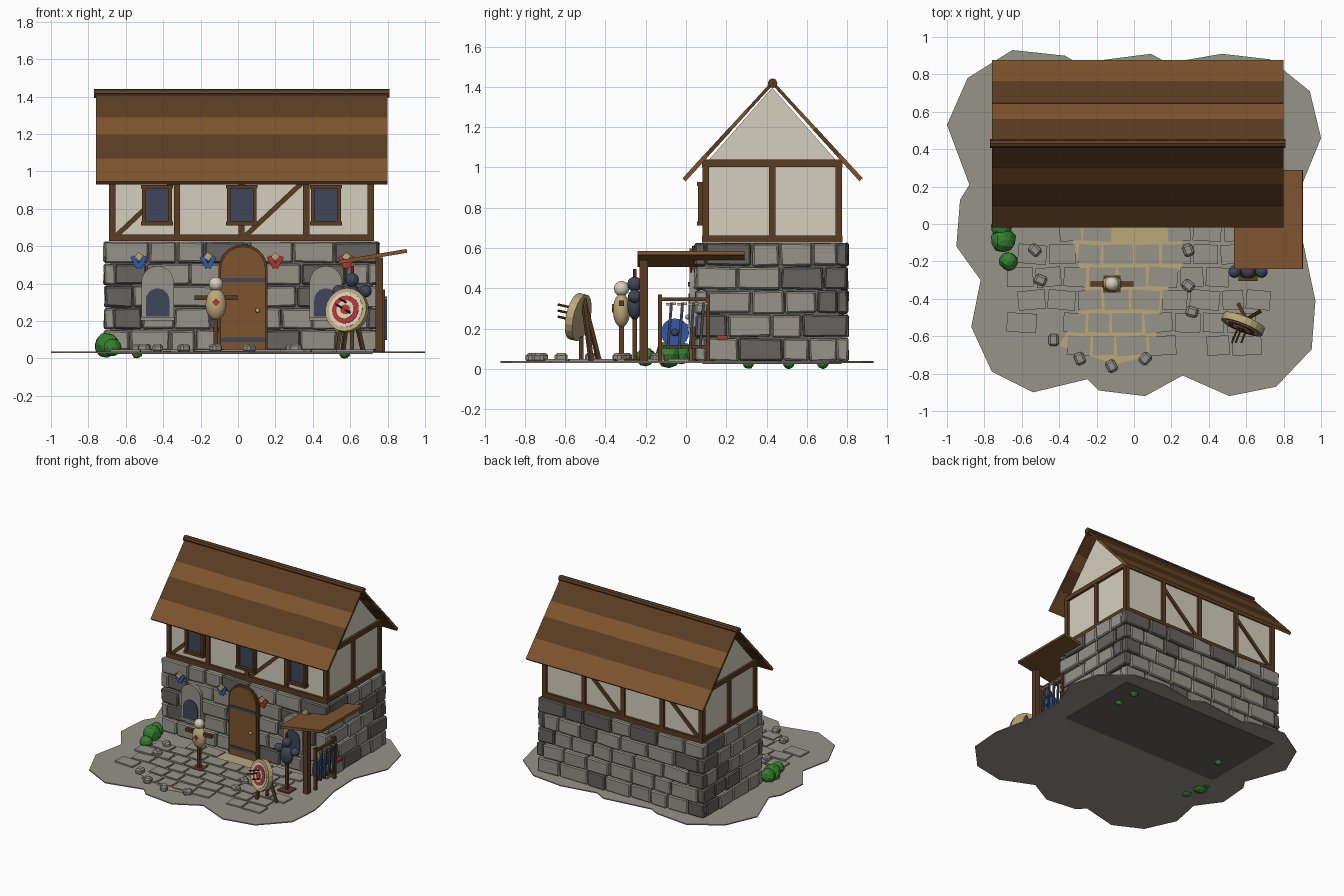
import bpy, bmesh, math, random
from mathutils import Vector, Matrix, Euler

random.seed(4)
cube = bpy.data.objects.get("Cube")
if cube:
    bpy.data.objects.remove(cube, do_unlink=True)


def material(name, code):
    rgb = [int(code[i:i + 2], 16) / 255 for i in (0, 2, 4)]
    col = [c / 12.92 if c < .04 else ((c + .055) / 1.055) ** 2.4 for c in rgb] + [1]
    m = bpy.data.materials.new(name)
    m.use_nodes = True
    m.diffuse_color = col
    m.node_tree.nodes["Principled BSDF"].inputs["Base Color"].default_value = col
    return m


STONE = material("light stone", "97938a")
DARK = material("dark stone", "66635f")
WOOD = material("light wood", "7d532e")
BEAM = material("dark wood", "5b3c22")
PLASTER = material("plaster", "d6cfbe")
NAVY = material("dark blue metal", "3f4658")
GREEN = material("leaf green", "35802f")
TAN = material("straw", "bba97a")
RED = material("red paint", "b8322f")
BLUE = material("blue paint", "3059ab")


def finish(name, bm, *mats, smooth=False):
    bmesh.ops.recalc_face_normals(bm, faces=bm.faces)
    for f in bm.faces:
        f.smooth = smooth
    mesh = bpy.data.meshes.new(name)
    bm.to_mesh(mesh)
    bm.free()
    for m in mats:
        mesh.materials.append(m)
    ob = bpy.data.objects.new(name, mesh)
    bpy.context.collection.objects.link(ob)
    return ob


def box(name, loc, size, mat, rot=(0, 0, 0)):
    bm = bmesh.new()
    bmesh.ops.create_cube(bm, size=1, matrix=Matrix.LocRotScale(Vector(loc), Euler(rot), Vector(size)))
    return finish(name, bm, mat)


def between(a, b):
    a, b = Vector(a), Vector(b)
    return (a + b) / 2, (b - a).to_track_quat('Z', 'Y'), (b - a).length


def bar(name, a, b, w, mat):
    mid, q, length = between(a, b)
    bm = bmesh.new()
    bmesh.ops.create_cube(bm, size=1, matrix=Matrix.LocRotScale(mid, q, Vector((w, w, length))))
    return finish(name, bm, mat)


def rod(name, a, b, r, mat, sides=8):
    mid, q, length = between(a, b)
    bm = bmesh.new()
    bmesh.ops.create_cone(bm, cap_ends=True, segments=sides, radius1=r, radius2=r, depth=length,
                          matrix=Matrix.LocRotScale(mid, q, None))
    return finish(name, bm, mat)


def ball(name, loc, size, mat, detail=3, jitter=0):
    bm = bmesh.new()
    bmesh.ops.create_icosphere(bm, subdivisions=detail, radius=1)
    for v in bm.verts:
        v.co *= 1 + random.uniform(-jitter, jitter)
    bm.transform(Matrix.LocRotScale(Vector(loc), None, Vector(size)))
    return finish(name, bm, mat, smooth=detail > 2)


def prism(name, points, offset, mat):
    bm = bmesh.new()
    face = bm.faces.new([bm.verts.new(p) for p in points])
    new = bmesh.ops.extrude_face_region(bm, geom=[face])["geom"]
    bmesh.ops.translate(bm, vec=offset, verts=[v for v in new if isinstance(v, bmesh.types.BMVert)])
    return finish(name, bm, mat)


def arch(name, x, half, base, top, y, depth, mat):
    pts = [(x + half, y, base)]
    pts += [(x + half * math.cos(a), y, top - half + half * math.sin(a))
            for a in (math.pi * i / 10 for i in range(11))]
    return prism(name, pts + [(x - half, y, base)], (0, depth, 0), mat)


# Ground slab and sandy patch
outline = [(-.65, .93), (-.37, .9), (-.3, .86), (.09, .91), (.18, .86), (.47, .91), (.73, .88),
           (.94, .71), (1, .46), (.89, .19), (.9, -.08), (.97, -.41), (.95, -.67), (.76, -.87),
           (.51, -.92), (.26, -.81), (.06, -.92), (-.19, -.89), (-.25, -.83), (-.54, -.9),
           (-.76, -.79), (-.87, -.55), (-.82, -.3), (-.95, -.12), (-.93, .13), (-.88, .21),
           (-1, .53), (-.89, .78)]
prism("ground", [(x, y, .03) for x, y in outline], (0, 0, .008), STONE)
patch = [(-.35, 0), (.25, 0), (.27, -.2), (.15, -.4), (.1, -.7), (-.1, -.75), (-.4, -.65), (-.25, -.4)]
prism("sand_patch", [(x, y, .037) for x, y in patch], (0, 0, .004), TAN)

# Paving slabs
bm = bmesh.new()
for row in range(6):
    x = -.68 + .06 * (row % 2)
    while x < .62:
        w = random.uniform(.11, .16)
        if random.random() > (.3 if row in (0, 5) else .06):
            turn = Euler((0, 0, random.uniform(-.1, .1)))
            bmesh.ops.create_cube(bm, size=1, matrix=Matrix.LocRotScale(
                Vector((x + w / 2, -.04 - .122 * row, .041)), turn, Vector((w, .103, .016))))
        x += w + .015
finish("paving_slabs", bm, STONE)

# Loose rocks
for x, y in [(-.53, -.14), (.29, -.14), (.29, -.33), (-.43, -.62), (-.29, -.72),
             (-.12, -.76), (.06, -.72), (-.5, -.3), (.31, -.47)]:
    rock = box("rock", (x, y, .055), (.065, .055, .045), STONE, (0, 0, random.uniform(0, 3)))
    rock.modifiers.new("Bevel", 'BEVEL').width = .012

# Ground floor: core and coursed blocks
box("wall_core", (.018, .427, .325), (1.4, .69, .6), DARK)
X0, X1, Y0, Y1 = -.715, .752, .045, .803
bm = bmesh.new()
runs = [((X0, Y0), (1, 0), (0, 1), X1 - X0), ((X1, Y0), (0, 1), (-1, 0), Y1 - Y0),
        ((X1, Y1), (-1, 0), (0, -1), X1 - X0), ((X0, Y1), (0, -1), (1, 0), Y1 - Y0)]
for side, (start, along, inward, length) in enumerate(runs):
    start, along, inward = (Vector((*v, 0)) for v in (start, along, inward))
    for row in range(5):
        inset = .05 if (row + side) % 2 else 0
        u, end = inset, length - inset
        while u < end - .01:
            w = random.uniform(.13, .25)
            if end - u - w < .1:
                w = end - u
            mid = start + along * (u + w / 2) + inward * random.uniform(.024, .032)
            mid.z = .095 + .118 * row
            size = Vector((w - .008, .055, .11))
            if along.y:
                size.x, size.y = size.y, size.x
            new = bmesh.ops.create_cube(bm, size=1, matrix=Matrix.LocRotScale(mid, None, size))["verts"]
            tone = int(random.random() < .3)
            for v in new:
                v.co += Vector([random.uniform(-.005, .005) for _ in range(3)])
                for f in v.link_faces:
                    f.material_index = tone
            u += w
blocks = finish("stone_blocks", bm, STONE, DARK)
blocks.modifiers.new("Bevel", 'BEVEL').width = .008

# Upper floor: plaster with timber frame
L, R, F, B, LOW, HIGH = -.672, .71, .098, .758, .645, 1.02
box("upper_wall", ((L + R) / 2, (F + B) / 2, (LOW + HIGH) / 2), (R - L, B - F, HIGH - LOW), PLASTER)
prism("gable", [(L, F, HIGH), (L, B, HIGH), (L, (F + B) / 2, 1.395)], (R - L, 0, 0), PLASTER)
bay = (R - L) / 4
for y in (F, B):
    for z in (LOW, HIGH):
        bar("long_beam", (L - .018, y, z), (R + .018, y, z), .036, BEAM)
    for i in range(5):
        x = L + bay * i
        bar("wall_post", (x, y, LOW), (x, y, HIGH), .034, BEAM)
    for i in (0, 2):
        x = L + bay * i
        bar("brace", (x + .02, y, LOW + .01), (x + bay, y, HIGH - .06), .026, BEAM)
for x in (L, R):
    for z in (LOW, HIGH):
        bar("end_beam", (x, F, z), (x, B, z), .036, BEAM)
    bar("end_post", (x, .428, LOW), (x, .428, HIGH), .034, BEAM)

# Upper windows
for x in (-.433, .02, .47):
    box("upper_glass", (x, .09, .82), (.14, .02, .19), NAVY)
    for s in (-1, 1):
        box("window_jamb", (x + s * .07, .08, .82), (.02, .04, .2), BEAM)
        box("window_rail", (x, .077, .82 + s * .098), (.17, .046, .02), BEAM)

# Roof: four plank bands on each slope and a ridge pole
steps = (0, .25, .52, .71, 1)
for s in (-1, 1):
    for i in range(4):
        bottom, top = (Vector((0, .43 + s * .438 * (1 - t), .94 + .48 * t)) for t in steps[i:i + 2])
        slope = math.atan2(.48, .438)
        box("roof_band", (.02, *((bottom + top) / 2).yz), (1.56, (top - bottom).length + .004, .022 - .002 * i),
            BEAM if i % 2 else WOOD, (-s * slope, 0, 0))
rod("ridge_pole", (-.77, .43, 1.418), (.81, .43, 1.418), .024, BEAM)

# Arched door
arch("door_surround", .027, .132, .035, .61, .03, .04, BEAM)
arch("door", .027, .12, .037, .598, .018, .03, WOOD)
for z in (.1, .42):
    box("door_strap", (.027, .015, z), (.24, .009, .022), NAVY)
ball("door_knob", (.105, .008, .257), (.012, .012, .012), TAN)

# Arched lower windows
for x in (-.43, .47):
    arch("window_stone", x, .087, .21, .495, .018, .04, STONE)
    arch("window_glass", x, .063, .225, .375, .012, .01, NAVY)
    box("window_sill", (x, .02, .213), (.18, .04, .02), STONE)

# Wall pennants
for x, mat in ((-.53, BLUE), (-.16, BLUE), (.2, RED), (.58, RED)):
    for s in (-1, 1):
        box("pennant", (x + s * .018, .025, .515), (.025, .009, .07), mat, (0, s * .5, 0))
    box("pennant_badge", (x, .015, .545), (.035, .02, .035), TAN, (0, .6, 0))

# Lean-to roof with post
box("lean_to_roof", (.72, .025, .545), (.37, .53, .02), WOOD, (0, -.165, 0))
bar("lean_to_post", (.755, -.21, .03), (.755, -.21, .54), .042, BEAM)

# Weapon rack with swords and shield
for y in (-.13, .11):
    bar("rack_post", (.775, y, .035), (.775, y, .37), .02, BEAM)
for z in (.11, .345):
    bar("rack_rail", (.775, -.13, z), (.775, .11, z), .018, BEAM)
for y in (-.08, -.025, .03, .08):
    bar("sword_blade", (.79, y - .01, .1), (.79, y + .008, .33), .014, NAVY)
    bar("sword_guard", (.79, y - .018, .32), (.79, y + .03, .324), .012, TAN)
rod("blue_shield", (.74, -.055, .18), (.765, -.055, .18), .07, BLUE, 20)
ball("shield_boss", (.768, -.055, .18), (.015, .018, .018), NAVY)
box("red_scabbard", (.765, .18, .155), (.03, .05, .02), RED)

# Armour stand
ax, ay = .61, -.255
box("armour_base", (ax, ay, .04), (.1, .1, .016), BEAM)
bar("armour_pole", (ax, ay, .035), (ax, ay, .28), .022, BEAM)
ball("breastplate", (ax, ay, .315), (.052, .036, .072), NAVY)
ball("helmet", (ax, ay, .42), (.036, .036, .038), NAVY)
for s in (-1, 1):
    ball("shoulder_plate", (ax + s * .072, ay, .36), (.033, .033, .033), NAVY)
rod("plume", (ax, ay, .44), (ax, ay, .495), .009, RED)

# Training dummy
dx, dy = -.118, -.32
box("dummy_base", (dx, dy, .042), (.09, .09, .02), BEAM)
bar("dummy_pole", (dx, dy, .035), (dx, dy, .25), .024, BEAM)
bar("dummy_arms", (dx - .115, dy, .325), (dx + .115, dy, .325), .026, BEAM)
ball("dummy_body", (dx, dy, .29), (.056, .043, .085), TAN)
ball("dummy_head", (dx, dy, .398), (.038, .038, .038), PLASTER)
box("dummy_mark", (dx, dy - .042, .3), (.03, .009, .03), RED, (0, math.pi / 4, 0))

# Archery target on an easel
centre, aim = Vector((.583, -.535, .257)), Vector((-.36, -.91, .2)).normalized()
rod("target_disc", centre - aim * .02, centre + aim * .02, .118, TAN, 20)
for i, (r, mat) in enumerate(((.096, PLASTER), (.076, RED), (.05, PLASTER), (.026, RED))):
    rod("target_ring", centre, centre + aim * (.023 + .003 * i), r, mat, 20)
for x, z in ((-.02, .01), (.03, -.02), (.0, .04)):
    tip = centre + Vector((x, 0, z))
    rod("arrow", tip, tip + aim * .11, .006, BEAM, 6)
for x, y in ((.56, -.43), (.67, -.47)):
    bar("easel_leg", (.6, -.51, .35), (x, y, .035), .02, BEAM)
bar("easel_front_leg", (.55, -.52, .16), (.53, -.52, .035), .02, BEAM)

# Bushes
for x, y, z, r in ((-.7, -.085, .073, .068), (-.67, -.2, .06, .048), (-.71, -.02, .075, .055),
                   (-.54, .31, .03, .03), (.57, .51, .03, .03), (.57, .68, .03, .03)):
    ball("bush", (x, y, z), (r, r, r), GREEN, 2, .07)
